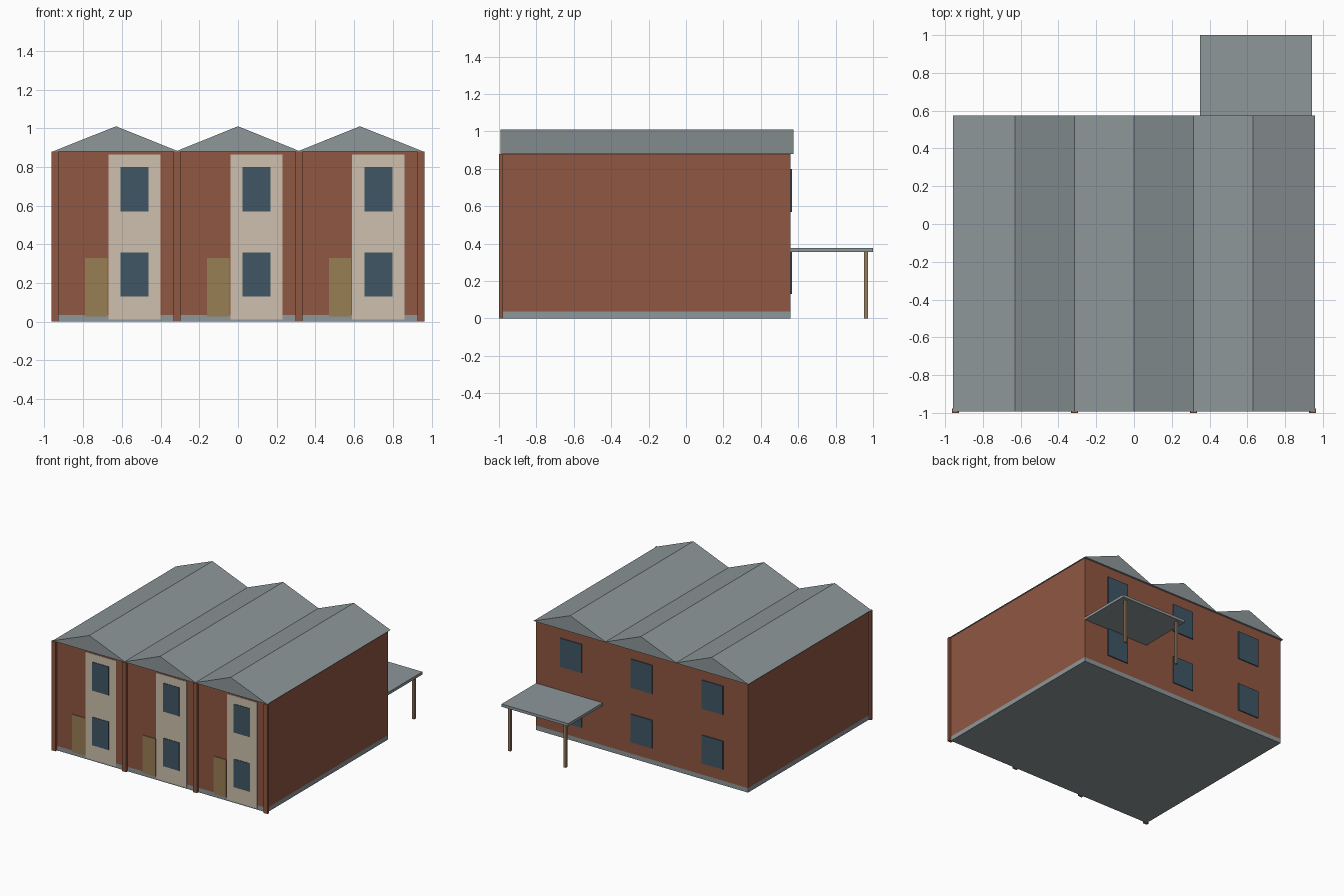
import bpy, bmesh

if "Cube" in bpy.data.objects:
    bpy.data.objects.remove(bpy.data.objects["Cube"])


def material(name, r, g, b):
    lin = [((c / 255 + 0.055) / 1.055) ** 2.4 for c in (r, g, b)]
    m = bpy.data.materials.new(name)
    m.diffuse_color = (*lin, 1)
    m.use_nodes = True
    m.node_tree.nodes["Principled BSDF"].inputs["Base Color"].default_value = m.diffuse_color
    return m


BRICK = material("red brick", 144, 87, 66)
GREY = material("slate grey", 142, 151, 154)
RENDER = material("beige render", 206, 192, 173)
GLASS = material("blue glass", 62, 86, 101)
DOOR = material("tan door", 152, 126, 85)
WOOD = material("post wood", 152, 126, 96)


def finish(name, bm, mat):
    bmesh.ops.recalc_face_normals(bm, faces=bm.faces)
    me = bpy.data.meshes.new(name)
    bm.to_mesh(me)
    bm.free()
    me.materials.append(mat)
    ob = bpy.data.objects.new(name, me)
    bpy.context.collection.objects.link(ob)
    return ob


def box(name, mat, x, y, z):
    """Box from (min, max) pairs on each axis."""
    bm = bmesh.new()
    bmesh.ops.create_cube(bm, size=1)
    for v in bm.verts:
        for i, (lo, hi) in enumerate((x, y, z)):
            v.co[i] = (lo + hi) / 2 + v.co[i] * (hi - lo)
    return finish(name, bm, mat)


UNIT = 0.63                  # width of one house
CENTRES = (-UNIT, 0, UNIT)
FRONT, BACK = -0.98, 0.56    # wall faces
EAVE, RIDGE = 0.88, 1.01
STOREYS = ((0.13, 0.357), (0.57, 0.80))

# Walls and foundation
box("plinth", GREY, (-0.945, 0.945), (FRONT, BACK), (0, 0.036))
box("walls", BRICK, (-0.945, 0.945), (FRONT, BACK), (0.036, EAVE))

# Triple gabled roof: zigzag profile extruded front to back
profile = [(-0.957, EAVE), (-UNIT, RIDGE), (-UNIT / 2, EAVE + 0.003), (0, RIDGE),
           (UNIT / 2, EAVE + 0.003), (UNIT, RIDGE), (0.957, EAVE)]
bm = bmesh.new()
face = bm.faces.new([bm.verts.new((x, FRONT - 0.013, z)) for x, z in profile])
ext = bmesh.ops.extrude_face_region(bm, geom=[face])
for v in ext["geom"]:
    if isinstance(v, bmesh.types.BMVert):
        v.co.y = BACK + 0.015
finish("roof", bm, GREY)

# Brick piers between the houses
for i in range(4):
    x = (i - 1.5) * UNIT
    box("pier", BRICK, (x - 0.018, x + 0.018), (-1, FRONT + 0.002), (0, EAVE))

# Repeated front and back details of each house
for c in CENTRES:
    box("render_panel", RENDER, (c - 0.04, c + 0.23), (FRONT - 0.004, FRONT + 0.002), (0.012, 0.865))
    box("front_door", DOOR, (c - 0.16, c - 0.045), (FRONT - 0.006, FRONT + 0.002), (0.027, 0.33))
    for z in STOREYS:
        box("front_window", GLASS, (c + 0.023, c + 0.168), (FRONT - 0.008, FRONT), z)
        box("back_window", GLASS, (c - 0.095, c + 0.095), (BACK - 0.001, BACK + 0.008), z)

# Rear canopy on two posts
box("canopy", GREY, (0.35, 0.943), (BACK, 1), (0.355, 0.377))
for x in (0.40, 0.893):
    box("canopy_post", WOOD, (x - 0.01, x + 0.01), (0.953, 0.973), (0, 0.355))
